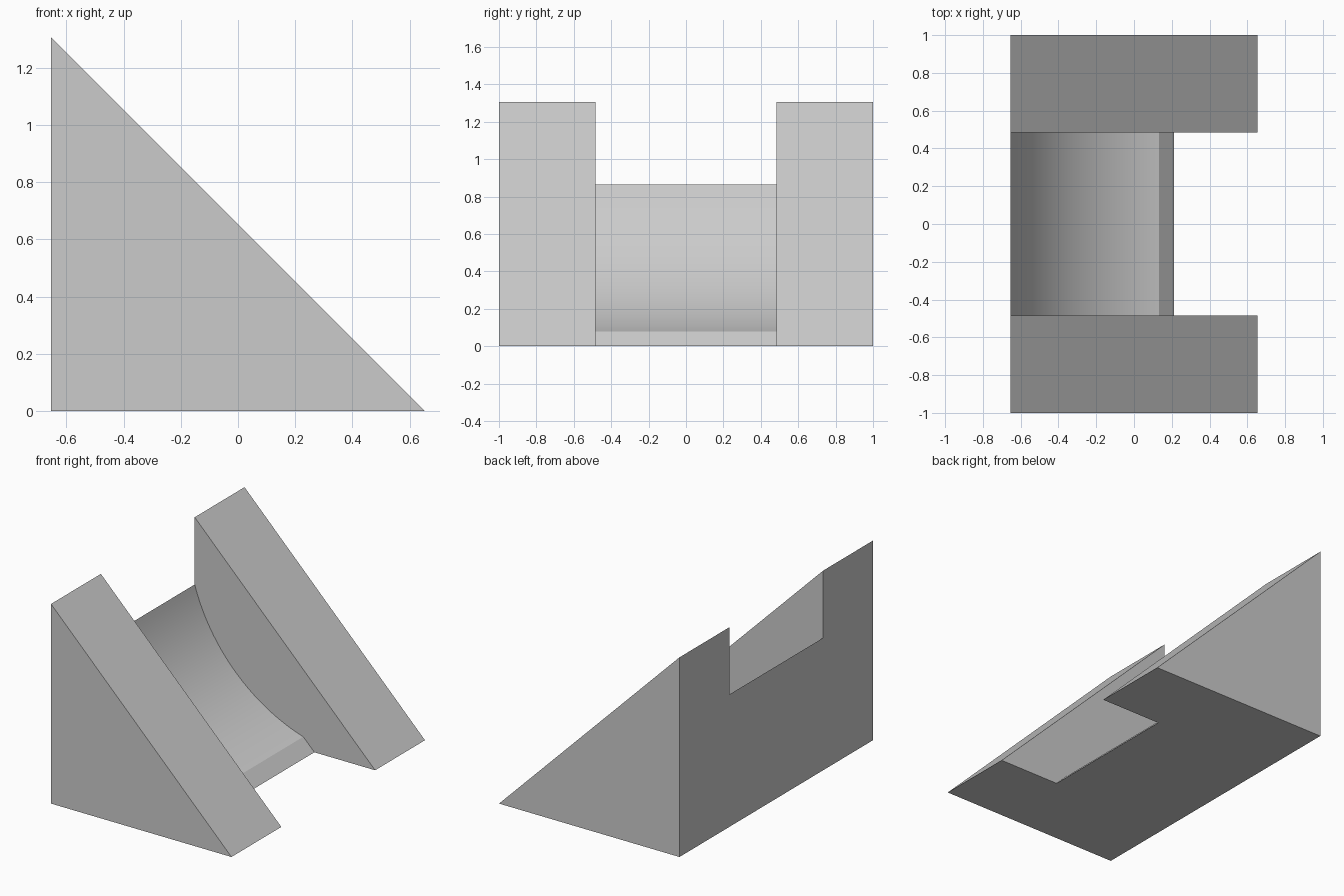
import bpy, bmesh, math
from mathutils import Vector

if "Cube" in bpy.data.objects:
    bpy.data.objects.remove(bpy.data.objects["Cube"])

HALF = 0.653      # half width of the wedge, also half its height
GAP = 0.485       # half width of the notch along y
TOE = 0.213       # x where the notch meets the floor
LIP = 0.08        # height where the hollow starts above the floor
SAG = 0.14        # depth of the hollow below its chord


def prism(name, profile, y0, y1):
    """Extrude an x-z profile from y0 to y1."""
    bm = bmesh.new()
    face = bm.faces.new([bm.verts.new((x, y0, z)) for x, z in profile])
    ext = bmesh.ops.extrude_face_region(bm, geom=[face])
    moved = [v for v in ext["geom"] if isinstance(v, bmesh.types.BMVert)]
    bmesh.ops.translate(bm, verts=moved, vec=(0, y1 - y0, 0))
    bmesh.ops.recalc_face_normals(bm, faces=bm.faces)
    mesh = bpy.data.meshes.new(name)
    bm.to_mesh(mesh)
    bm.free()
    obj = bpy.data.objects.new(name, mesh)
    bpy.context.collection.objects.link(obj)
    return obj


def hollow(a, b, sag, steps=32):
    """Circular arc from a to b, bulging down and to the left."""
    a, b = Vector(a), Vector(b)
    half = (b - a).length / 2
    radius = (half * half + sag * sag) / (2 * sag)
    along = (b - a).normalized()
    out = Vector((-along.y, along.x))
    centre = (a + b) / 2 + out * (radius - sag)
    span = math.asin(half / radius)
    return [tuple(centre + radius * (along * math.sin(t) - out * math.cos(t)))
            for t in (span * (2 * i / steps - 1) for i in range(steps + 1))]


grey = bpy.data.materials.new("grey")
grey.diffuse_color = (0.6, 0.6, 0.6, 1)
grey.use_nodes = True
grey.node_tree.nodes["Principled BSDF"].inputs["Base Color"].default_value = grey.diffuse_color

# Triangular block
wedge = prism("wedge_block", [(-HALF, 0), (HALF, 0), (-HALF, 2 * HALF)], -1, 1)
wedge.data.materials.append(grey)

# Curved notch across the middle of the slope
arc = hollow((-HALF, TOE + HALF), (TOE - LIP, LIP), SAG)
steep = (arc[1][1] - arc[0][1]) / (arc[1][0] - arc[0][0])
start = (-HALF - 0.1, arc[0][1] - 0.1 * steep)
outline = [start] + arc + [(TOE + 0.1, -0.1), (1, -0.1), (1, 2), (start[0], 2)]
cutter = prism("notch_cutter", outline, -GAP, GAP)
cutter.data.materials.append(grey)
cutter.hide_render = True

cut = wedge.modifiers.new("notch", 'BOOLEAN')
cut.operation = 'DIFFERENCE'
cut.solver = 'EXACT'
cut.object = cutter
bpy.context.view_layer.objects.active = wedge
wedge.select_set(True)
bpy.ops.object.modifier_apply(modifier="notch")
bpy.data.objects.remove(cutter)

bpy.ops.object.shade_smooth_by_angle(angle=math.radians(15))
